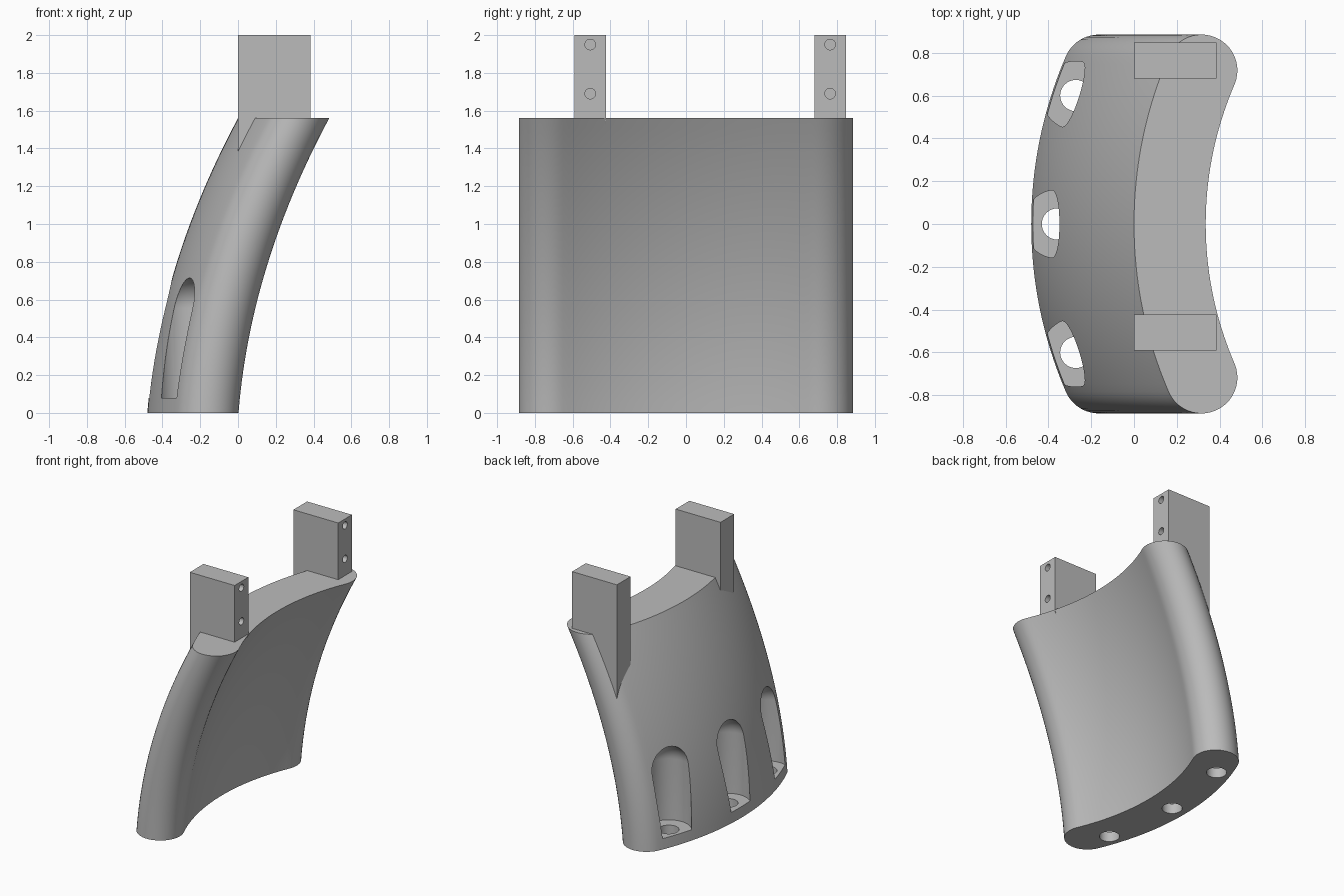
import bpy, bmesh, math
from mathutils import Matrix

if "Cube" in bpy.data.objects:
    bpy.data.objects.remove(bpy.data.objects["Cube"])

grey = bpy.data.materials.new("plain grey")
grey.use_nodes = True
grey.diffuse_color = (0.5, 0.5, 0.5, 1)
grey.node_tree.nodes["Principled BSDF"].inputs["Base Color"].default_value = (0.5, 0.5, 0.5, 1)

HEIGHT = 1.56
CENTRE = 1.98       # x of the curve centre of the top outline
THICK = 0.335
HALF_Y = 0.885


def add_object(name, bm):
    bmesh.ops.recalc_face_normals(bm, faces=bm.faces)
    mesh = bpy.data.meshes.new(name)
    bm.to_mesh(mesh)
    bm.free()
    mesh.materials.append(grey)
    obj = bpy.data.objects.new(name, mesh)
    bpy.context.collection.objects.link(obj)
    return obj


def activate(obj):
    bpy.ops.object.select_all(action='DESELECT')
    obj.select_set(True)
    bpy.context.view_layer.objects.active = obj


def cut(obj, cutters):
    activate(obj)
    for cutter in cutters:
        mod = obj.modifiers.new("cut", 'BOOLEAN')
        mod.operation = 'DIFFERENCE'
        mod.solver = 'EXACT'
        mod.object = cutter
        bpy.ops.object.modifier_apply(modifier=mod.name)
    for cutter in cutters:
        bpy.data.objects.remove(cutter)


def smooth(obj):
    activate(obj)
    bpy.ops.object.shade_smooth_by_angle(angle=math.radians(30))


def lean(z):
    return 0.08 * z + 0.146 * z * z


def lathe(name, profile, matrix, segments=48):
    """Closed turned solid; profile runs pole to pole as (radius, height)."""
    bm = bmesh.new()
    verts = [bm.verts.new((r, 0, z)) for r, z in profile]
    edges = [bm.edges.new(pair) for pair in zip(verts, verts[1:])]
    bmesh.ops.spin(bm, geom=verts + edges, axis=(0, 0, 1), cent=(0, 0, 0),
                   angle=2 * math.pi, steps=segments)
    bmesh.ops.remove_doubles(bm, verts=bm.verts, dist=1e-5)
    bm.transform(matrix)
    obj = add_object(name, bm)
    obj.hide_render = True
    return obj


def cylinder(name, radius, length, matrix):
    return lathe(name, [(0, 0), (radius, 0), (radius, length), (0, length)], matrix, 32)


def body_outline(n=20, caps=20):
    """Curved band with fully rounded ends."""
    r = THICK / 2
    mid = CENTRE - r
    end = math.asin((HALF_Y - r) / mid)
    cx, cy = CENTRE - mid * math.cos(end), mid * math.sin(end)
    half = [(CENTRE - CENTRE * math.cos(end * i / n), CENTRE * math.sin(end * i / n))
            for i in range(n)]
    for i in range(caps + 1):
        a = math.pi - end - math.pi * i / caps
        half.append((cx + r * math.cos(a), cy + r * math.sin(a)))
    inner = CENTRE - THICK
    half += [(CENTRE - inner * math.cos(end * i / n), inner * math.sin(end * i / n))
             for i in range(n - 1, -1, -1)]
    return half + [(x, -y) for x, y in half[-2:0:-1]]


# Leaning curved body
bm = bmesh.new()
outline = body_outline()
layers = 28
rings = []
for k in range(layers + 1):
    z = HEIGHT * k / layers
    dx = lean(z) - lean(HEIGHT)
    rings.append([bm.verts.new((x + dx, y, z)) for x, y in outline])
count = len(outline)
for low, high in zip(rings, rings[1:]):
    for i in range(count):
        j = (i + 1) % count
        bm.faces.new((low[i], low[j], high[j], high[i]))
bm.faces.new(rings[0][::-1])
bm.faces.new(rings[-1])
body = add_object("curved_body", bm)

# Round-topped pockets and bolt holes through their floors
R, FLOOR, SHOULDER = 0.16, 0.08, 0.555
dome = [(R * math.cos(a), SHOULDER + R * math.sin(a))
        for a in [math.pi / 2 * i / 12 for i in range(12)]]
pocket = [(0, FLOOR), (R, FLOOR)] + dome + [(0, SHOULDER + R)]
cutters = []
for x, y in ((-0.358, 0), (-0.272, 0.6), (-0.272, -0.6)):
    cutters.append(lathe("pocket_cutter", pocket, Matrix.Translation((x, y, 0))))
    cutters.append(cylinder("bolt_hole_cutter", 0.073, 0.3, Matrix.Translation((x, y, -0.1))))
cut(body, cutters)
smooth(body)

# Upright mounting tabs with two blind holes each, wedge foot sunk in the body
side = [(0, 2), (0.385, 2), (0.385, 1.545), (0, 0.95)]
for name, y in (("front_tab", -0.507), ("rear_tab", 0.763)):
    bm = bmesh.new()
    face = bm.faces.new([bm.verts.new((x, y - 0.084, z)) for x, z in side])
    out = bmesh.ops.extrude_face_region(bm, geom=[face])
    bmesh.ops.translate(bm, vec=(0, 0.168, 0),
                        verts=[v for v in out["geom"] if isinstance(v, bmesh.types.BMVert)])
    tab = add_object(name, bm)
    turn = Matrix.Rotation(math.pi / 2, 4, 'Y')
    cut(tab, [cylinder("screw_hole_cutter", 0.028, 0.3,
                       Matrix.Translation((0.2, y, z)) @ turn) for z in (1.69, 1.95)])
    smooth(tab)
